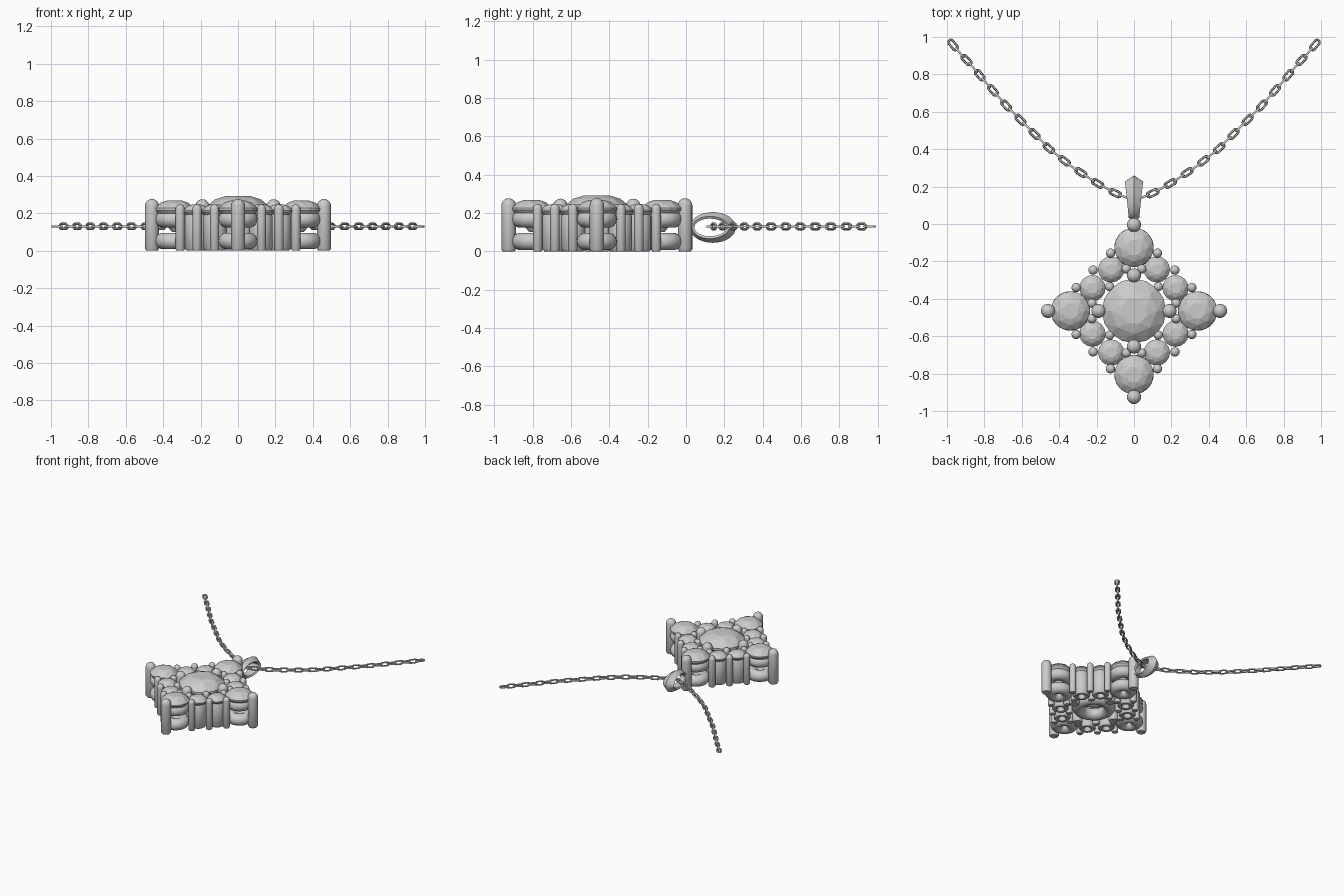
import bpy, bmesh, math
from mathutils import Vector, Matrix

if "Cube" in bpy.data.objects:
    bpy.data.objects.remove(bpy.data.objects["Cube"])

CY = -0.465          # centre of the diamond-shaped head
TAU = 2 * math.pi


def make(name, bm, angle=None):
    bmesh.ops.recalc_face_normals(bm, faces=bm.faces)
    me = bpy.data.meshes.new(name)
    bm.to_mesh(me)
    bm.free()
    ob = bpy.data.objects.new(name, me)
    bpy.context.collection.objects.link(ob)
    if angle is not None:
        bpy.ops.object.select_all(action='DESELECT')
        ob.select_set(True)
        bpy.context.view_layer.objects.active = ob
        bpy.ops.object.shade_smooth_by_angle(angle=math.radians(angle))
    return ob


def lathe(name, prof, x, y, n=24, closed=False):
    """Spin an (r, z) profile about the vertical line through x, y."""
    bm = bmesh.new()
    vs = [bm.verts.new((r, 0, z)) for r, z in prof]
    es = [bm.edges.new(p) for p in zip(vs, vs[1:])]
    if closed:
        es.append(bm.edges.new((vs[-1], vs[0])))
    bmesh.ops.spin(bm, geom=vs + es, cent=(0, 0, 0), axis=(0, 0, 1),
                   angle=TAU, steps=n, use_duplicate=False)
    bmesh.ops.remove_doubles(bm, verts=bm.verts, dist=1e-5)
    bmesh.ops.translate(bm, verts=bm.verts, vec=(x, y, 0))
    return make(name, bm, 40)


def prong(name, x, y, r, top):
    dome = [(r * math.cos(a), top - r + r * math.sin(a))
            for a in (i * math.pi / 10 for i in range(5))]
    lathe(name, [(0, 0), (r * .8, 0), (r, r * .3)] + dome + [(0, top)], x, y, 16)


def ring(name, x, y, major, minor, z):
    lathe(name, [(major + minor * math.cos(i * TAU / 14), z + minor * math.sin(i * TAU / 14))
                 for i in range(14)], x, y, 32, True)


def stone(name, x, y, r, girdle, top, culet):
    """Faceted round stone: hull of table, star, girdle and culet rings."""
    bm = bmesh.new()
    h = top - girdle
    for rr, z, n, off in ((.42, top, 8, .5), (.72, girdle + .74 * h, 8, 0),
                          (1, girdle + .12 * h, 16, 0), (1, girdle - .12 * h, 16, 0),
                          (.12, culet, 8, 0)):
        for i in range(n):
            a = (i + off) * TAU / n
            bm.verts.new((x + r * rr * math.cos(a), y + r * rr * math.sin(a), z))
    bmesh.ops.convex_hull(bm, input=bm.verts)
    make(name, bm)


# Centre stone on its double ring gallery
stone("centre_stone", 0, CY, .172, .225, .292, .08)
ring("centre_ring_lower", 0, CY, .118, .045, .052)
ring("centre_ring_upper", 0, CY, .122, .045, .165)

for k in range(4):
    rot = Matrix.Rotation(k * math.pi / 2, 2)

    def at(px, py):
        v = rot @ Vector((px, py))
        return v.x, v.y + CY

    # Corner stone, two rings, outer and inner prongs
    p = at(.34, 0)
    stone(f"corner_stone_{k}", *p, .105, .222, .268, .1)
    ring(f"corner_ring_lower_{k}", *p, .06, .045, .052)
    ring(f"corner_ring_upper_{k}", *p, .06, .045, .168)
    prong(f"corner_prong_{k}", *at(.46, 0), .038, .277)
    prong(f"inner_prong_{k}", *at(.19, 0), .038, .275)

    # Edge stones in tubular collets
    for j, (u, v) in enumerate(((.222, .122), (.122, .222))):
        p = at(u, v)
        stone(f"edge_stone_{k}_{j}", *p, .07, .212, .246, .13)
        lathe(f"edge_collet_{k}_{j}",
              [(.024, .012), (.032, 0), (.052, 0), (.062, .012), (.062, .185),
               (.056, .195), (.04, .195), (.024, .18)], *p, 24, True)

    # Small shared prongs on both sides of the edge row
    for j, (along, out) in enumerate(((-.13, .064), (0, .066), (.13, .064),
                                      (-.13, -.055), (0, -.06), (.13, -.055))):
        s = math.sqrt(.5)
        prong(f"edge_prong_{k}_{j}", *at(.172 + (along + out) * s, .172 + (out - along) * s),
              .025, .248)

# Tapered bail with a ridge around its outside
bm = bmesh.new()
rows = []
N = 40
for i in range(N):
    t = i * TAU / N
    c, s = math.cos(t), math.sin(t)
    f = (1 + c) / 2
    w = .028 + .022 * f
    nrm = Vector((0, c / .12, s / .08)).normalized()
    base = Vector((0, .14 + .12 * c, .125 + .08 * s))
    edge = .012 + .022 * f
    rows.append([bm.verts.new(base + nrm * d + Vector((x, 0, 0))) for x, d in
                 ((0, 0), (w, -edge), (w * .8, -edge - .012), (-w * .8, -edge - .012), (-w, -edge))])
for i in range(N):
    a, b = rows[i], rows[(i + 1) % N]
    for j in range(5):
        bm.faces.new((a[j], a[(j + 1) % 5], b[(j + 1) % 5], b[j]))
make("bail", bm, 30)

# Chain: links laid along a sampled curve, mirrored in x
KEYS = [(0, .125), (.10, .165), (.20, .22), (.33, .305), (.45, .4), (.56, .51),
        (.68, .63), (.79, .755), (.88, .86), (.945, .93), (.99, .985)]
pts = [Vector(q) for q in KEYS]
lens = [0]
for a, b in zip(pts, pts[1:]):
    lens.append(lens[-1] + (b - a).length)


def along_path(d):
    for i in range(len(pts) - 1):
        if d <= lens[i + 1] or i == len(pts) - 2:
            return pts[i].lerp(pts[i + 1], (d - lens[i]) / (lens[i + 1] - lens[i]))


def link(bm, mat, length=.076, width=.04, wire=.0065, n=20, m=6):
    rr = width / 2 - wire
    half = length / 2 - width / 2
    rows = []
    for i in range(n):
        a = (i + .5) * TAU / n
        d = Vector((math.cos(a), math.sin(a), 0))
        c = d * rr + Vector((math.copysign(half, d.x), 0, 0))
        rows.append([bm.verts.new(mat @ (c + d * wire * math.cos(j * TAU / m)
                                         + Vector((0, 0, wire * math.sin(j * TAU / m)))))
                     for j in range(m)])
    for i in range(n):
        a, b = rows[i], rows[(i + 1) % n]
        for j in range(m):
            bm.faces.new((a[j], a[(j + 1) % m], b[(j + 1) % m], b[j]))


COUNT = 25
step = (lens[-1] - .036) / (COUNT - 1)
for side, name in ((1, "chain_right"), (-1, "chain_left")):
    bm = bmesh.new()
    for i in range(COUNT):
        if i == 0 and side < 0:
            continue          # the middle link is shared
        d = i * step
        p = along_path(d)
        q = along_path(d + .03) - along_path(max(d - .03, 0))
        ang = math.atan2(q.y, q.x) if i else 0
        if side < 0:
            ang = math.pi - ang
        turn = 0 if i % 2 == 0 else math.pi / 2
        link(bm, Matrix.Translation((side * p.x, p.y, .13))
             @ Matrix.Rotation(ang, 4, 'Z') @ Matrix.Rotation(turn, 4, 'X'))
    make(name, bm, 60)
